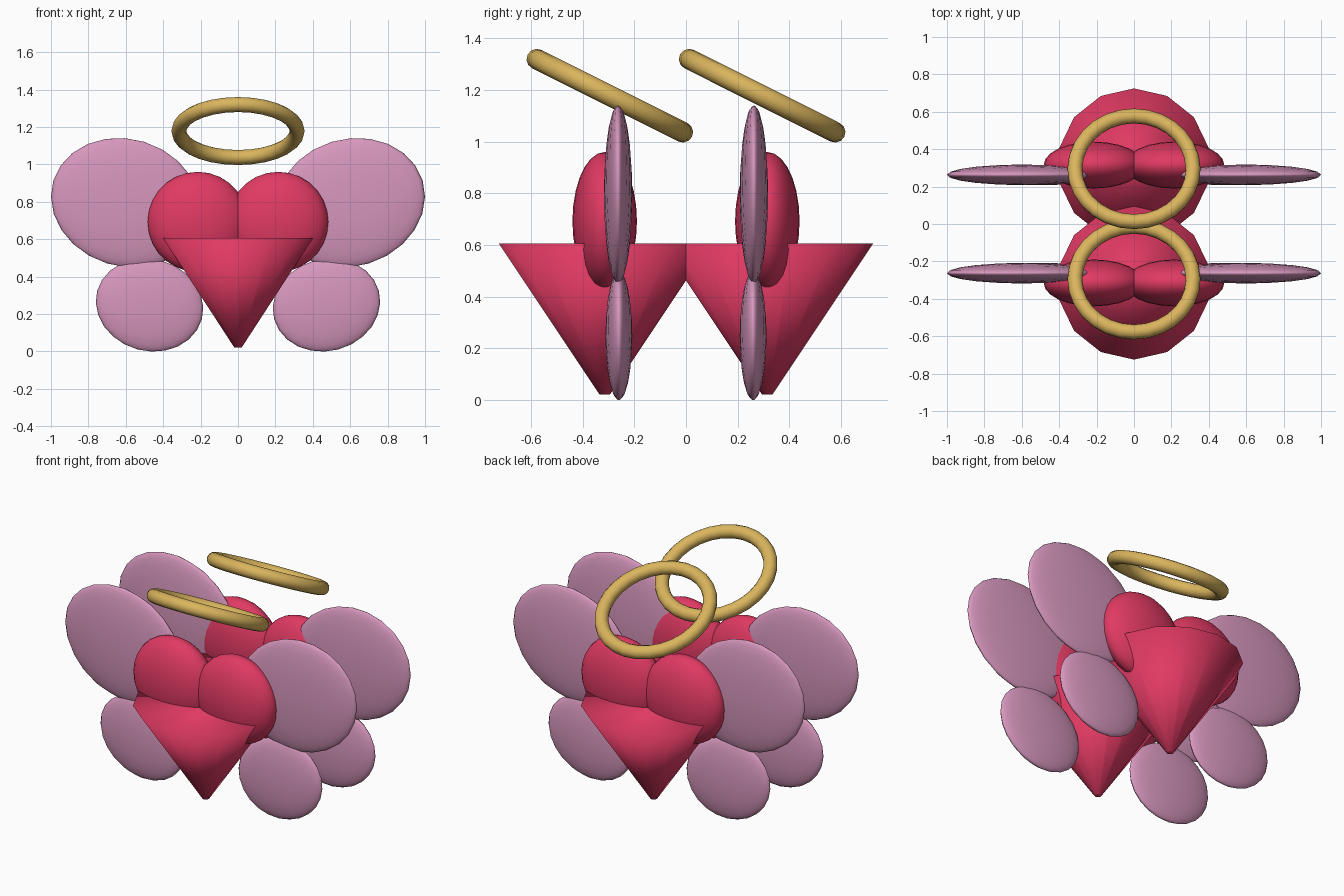
import bpy
from math import radians, pi

cube = bpy.data.objects.get("Cube")
if cube:
    bpy.data.objects.remove(cube, do_unlink=True)


def make_material(name, rgb):
    mat = bpy.data.materials.new(name)
    mat.use_nodes = True
    mat.diffuse_color = (*rgb, 1)
    mat.node_tree.nodes["Principled BSDF"].inputs["Base Color"].default_value = (*rgb, 1)
    return mat


red = make_material("heart_red", (0.75, 0.042, 0.125))
pink = make_material("wing_pink", (0.68, 0.31, 0.51))
gold = make_material("halo_gold", (0.70, 0.46, 0.11))


def finish(name, mat):
    obj = bpy.context.object
    obj.name = name
    obj.data.materials.append(mat)
    bpy.ops.object.shade_smooth()
    return obj


def ellipsoid(name, mat, center, radii, tilt=0, segments=20, rings=12):
    bpy.ops.mesh.primitive_uv_sphere_add(
        segments=segments, ring_count=rings, radius=1,
        location=center, rotation=(0, tilt, 0))
    bpy.context.object.scale = radii
    return finish(name, mat)


# Two winged hearts standing back to back
for place, depth in (("front", -1), ("back", 1)):
    # Lower point of the heart, a blunt cone with its tip down
    bpy.ops.mesh.primitive_cone_add(
        vertices=14, radius1=0.02, radius2=0.41, depth=0.585,
        location=(0, depth * 0.315, 0.3125))
    finish(place + "_heart_point", red)

    for side, s in (("left", 1), ("right", -1)):
        label = place + "_" + side
        # Rounded top of the heart
        ellipsoid(label + "_heart_lobe", red, (s * 0.215, depth * 0.315, 0.692),
                  (0.268, 0.125, 0.268), segments=24, rings=14)
        # Large upper wing and small lower wing
        ellipsoid(label + "_upper_wing", pink, (s * 0.6, depth * 0.263, 0.795),
                  (0.405, 0.055, 0.34), -s * radians(17))
        ellipsoid(label + "_lower_wing", pink, (s * 0.473, depth * 0.26, 0.248),
                  (0.29, 0.052, 0.246), -s * radians(15))

    # Halo, both leaning the same way
    bpy.ops.mesh.primitive_torus_add(
        major_segments=28, minor_segments=12, major_radius=0.316, minor_radius=0.04,
        location=(0, depth * 0.295, 1.178), rotation=(-radians(26.6), 0, 0))
    finish(place + "_halo", gold)
